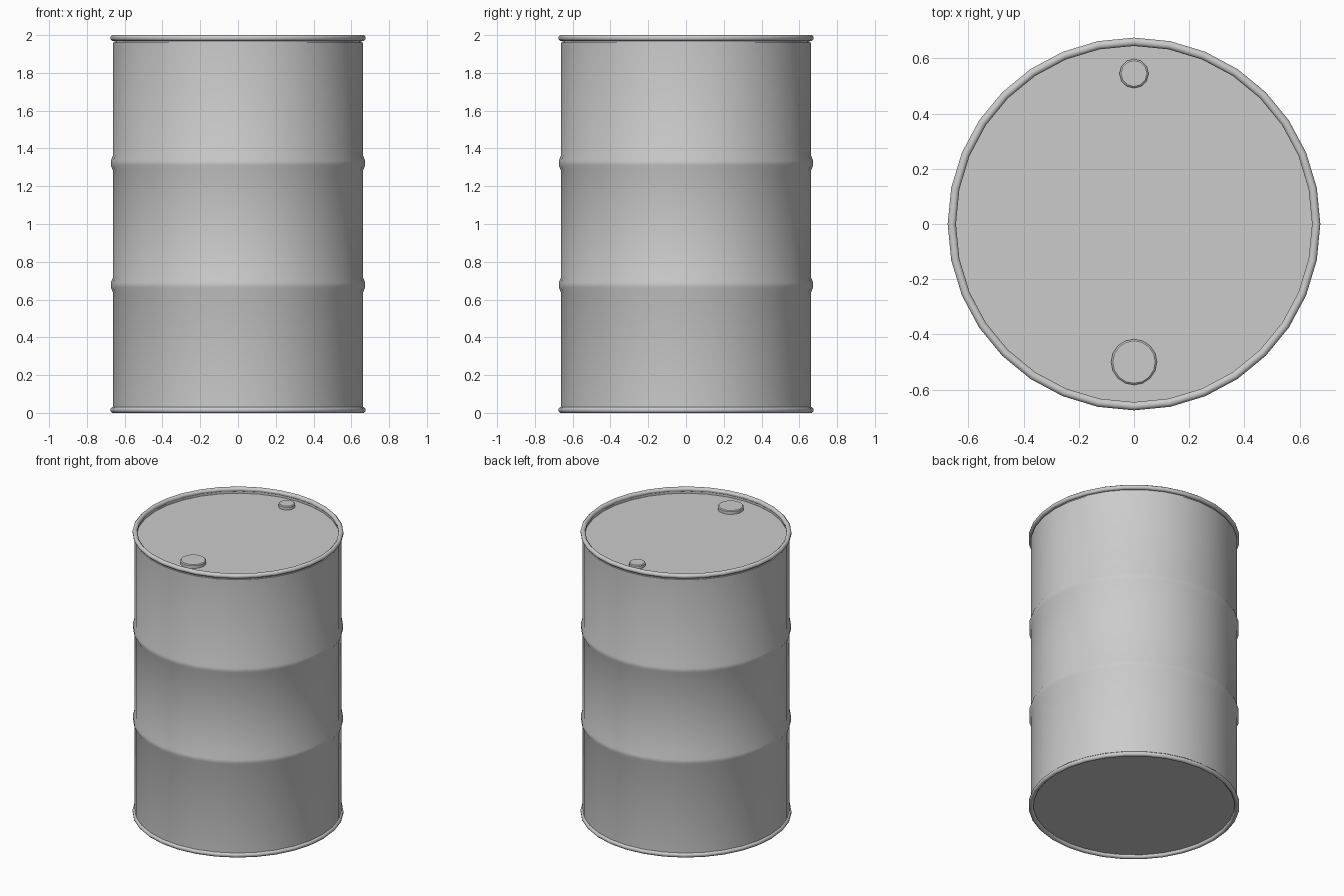
import bpy, bmesh, math

if "Cube" in bpy.data.objects:
    bpy.data.objects.remove(bpy.data.objects["Cube"])

SIDES = 32


def lathe(name, profile, sides=SIDES, centre=(0, 0), closed=False, angle=40):
    """Revolve (radius, z) points around z; radius 0 makes a closed end."""
    bm = bmesh.new()
    rings = []
    for r, z in profile:
        if r == 0:
            rings.append([bm.verts.new((0, 0, z))] * sides)
        else:
            rings.append([bm.verts.new((r * math.cos(2 * math.pi * i / sides),
                                        r * math.sin(2 * math.pi * i / sides), z))
                          for i in range(sides)])
    pairs = list(zip(rings, rings[1:]))
    if closed:
        pairs.append((rings[-1], rings[0]))
    for a, b in pairs:
        for i in range(sides):
            j = (i + 1) % sides
            bm.faces.new(list(dict.fromkeys((a[i], a[j], b[j], b[i]))))
    bmesh.ops.recalc_face_normals(bm, faces=bm.faces)
    mesh = bpy.data.meshes.new(name)
    bm.to_mesh(mesh)
    bm.free()
    ob = bpy.data.objects.new(name, mesh)
    ob.location = (*centre, 0)
    bpy.context.collection.objects.link(ob)
    bpy.ops.object.select_all(action='DESELECT')
    ob.select_set(True)
    bpy.context.view_layer.objects.active = ob
    bpy.ops.object.shade_smooth_by_angle(angle=math.radians(angle))
    return ob


# Drum shell with recessed ends and two rolling hoops
profile = [(0, 0.02), (0.65, 0.02), (0.662, 0.02)]
for z in (0.677, 1.323):
    profile += [(0.662, z - 0.04), (0.673, z - 0.013), (0.673, z + 0.013), (0.662, z + 0.04)]
profile += [(0.662, 1.96), (0.65, 1.96), (0, 1.96)]
lathe("drum_body", profile)

# Rolled rims at both ends
for name, z in (("bottom_rim", 0.015), ("top_rim", 1.985)):
    ring = [(0.66 + 0.015 * math.cos(k * math.pi / 4 + math.pi / 8) / math.cos(math.pi / 8),
             z + 0.015 * math.sin(k * math.pi / 4 + math.pi / 8) / math.sin(3 * math.pi / 8))
            for k in range(8)]
    lathe(name, ring, closed=True, angle=50)

# Inner lip joining the top rim to the lid
lathe("lid_lip", [(0.649, 1.985), (0.649, 1.96), (0.655, 1.96), (0.655, 1.985)], closed=True)

# Filler caps on the lid
for name, y, r, n in (("large_cap", -0.5, 0.083, 16), ("small_cap", 0.545, 0.053, 12)):
    lathe(name, [(0, 1.955), (r, 1.955), (r, 1.98), (r - 0.006, 1.985), (0, 1.985)],
          sides=n, centre=(0, y))
